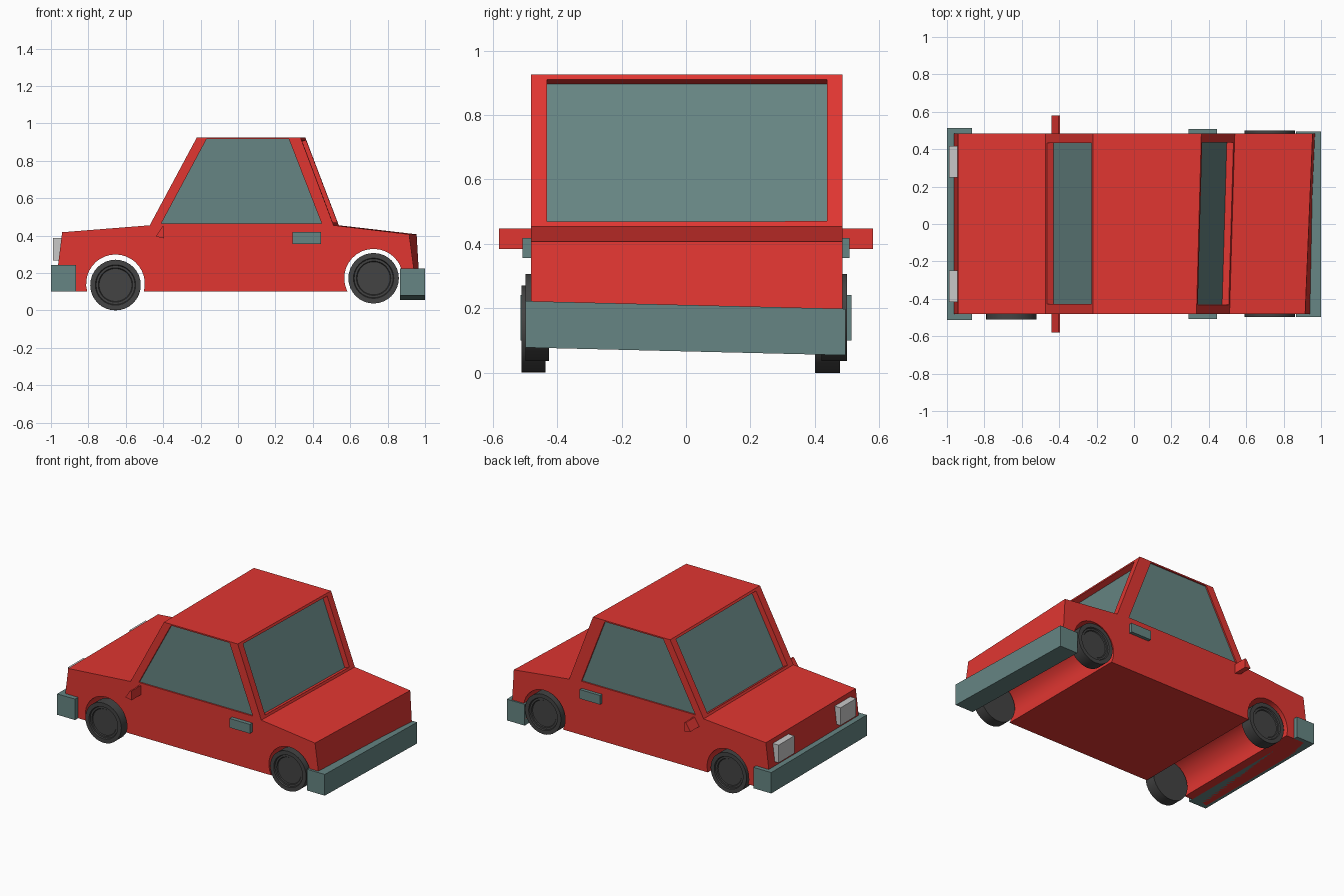
import bpy, bmesh, math
from mathutils import Vector

if "Cube" in bpy.data.objects:
    bpy.data.objects.remove(bpy.data.objects["Cube"])


def material(name, rgb):
    m = bpy.data.materials.new(name)
    m.diffuse_color = (*rgb, 1)
    m.use_nodes = True
    m.node_tree.nodes["Principled BSDF"].inputs["Base Color"].default_value = m.diffuse_color
    return m


RED = material("red paint", (0.75, 0.037, 0.031))
TEAL = material("grey teal", (0.133, 0.235, 0.227))
RUBBER = material("dark rubber", (0.056, 0.056, 0.056))
LAMP = material("lamp grey", (0.58, 0.58, 0.58))


def finish(bm, name, mat):
    bmesh.ops.recalc_face_normals(bm, faces=bm.faces)
    me = bpy.data.meshes.new(name)
    bm.to_mesh(me)
    bm.free()
    me.materials.append(mat)
    ob = bpy.data.objects.new(name, me)
    bpy.context.collection.objects.link(ob)
    return ob


def loft(name, ring_a, ring_b, mat):
    """Solid between two matching rings of points."""
    bm = bmesh.new()
    a = [bm.verts.new(p) for p in ring_a]
    b = [bm.verts.new(p) for p in ring_b]
    bm.faces.new(a)
    bm.faces.new(b[::-1])
    for i in range(len(a)):
        j = (i + 1) % len(a)
        bm.faces.new((a[i], b[i], b[j], a[j]))
    return finish(bm, name, mat)


def box(name, x, y, z, mat, tilt=0.0):
    """Box from ranges; tilt lowers the +y end and raises the -y end."""
    def ring(yy, dz):
        return [(x[0], yy, z[0] + dz), (x[1], yy, z[0] + dz),
                (x[1], yy, z[1] + dz), (x[0], yy, z[1] + dz)]
    return loft(name, ring(y[0], tilt), ring(y[1], -tilt), mat)


def smooth(ob):
    bpy.ops.object.select_all(action='DESELECT')
    ob.select_set(True)
    bpy.context.view_layer.objects.active = ob
    bpy.ops.object.shade_smooth_by_angle(angle=math.radians(30))


def arch(cx, cz, r, base, n=20):
    """Wheel arch outline from right to left, open at the base height."""
    a0 = math.asin((base - cz) / r)
    a1 = math.pi - a0
    return [(cx + r * math.cos(a0 + (a1 - a0) * i / n),
             cz + r * math.sin(a0 + (a1 - a0) * i / n), 0) for i in range(n + 1)]


# Body: side profile (x, z, skew of the tail across the width)
Y0, Y1, BASE = -0.48, 0.485, 0.10
FRONT_WHEEL, REAR_WHEEL = (-0.655, 0.142), (0.725, 0.172)
top = [(-0.98, BASE, 0), (-0.94, 0.418, 0), (-0.472, 0.455, 0), (-0.22, 0.925, 0),
       (0.347, 0.925, 0.013), (0.525, 0.455, 0.014), (0.935, 0.407, 0.02), (0.965, BASE, 0.008)]
profile = top + arch(*REAR_WHEEL, 0.157, BASE) + arch(*FRONT_WHEEL, 0.157, BASE)
near = [(x - s, Y0, z) for x, z, s in profile]
far = [(x + s, Y1, z) for x, z, s in profile]
body = loft("body", near, far, RED)


def window(name, corners, outward, depth):
    """Cut a recess into the body and lay a glass pane on its floor."""
    c = [Vector(p) for p in corners]
    n = (c[1] - c[0]).cross(c[3] - c[0]).normalized()
    if n.dot(Vector(outward)) < 0:
        n = -n
    cutter = loft(name + "_cutter", [p - n * depth for p in c], [p + n * 0.03 for p in c], RED)
    cutter.hide_render = True
    cutter.hide_set(True)
    mod = body.modifiers.new(name, 'BOOLEAN')
    mod.operation = 'DIFFERENCE'
    mod.solver = 'EXACT'
    mod.object = cutter
    loft(name + "_glass", [p - n * (depth + 0.003) for p in c],
         [p - n * (depth - 0.004) for p in c], TEAL)
    return cutter


def panel(low, high, u, v):
    """Corners of a window inside the sloped panel between two profile points."""
    a, b, d, e = (Vector(p) for p in (near[low], far[low], near[high], far[high]))

    def at(s, t):
        return a.lerp(b, s).lerp(d.lerp(e, s), t)
    return [at(u, v), at(1 - u, v), at(1 - u, 1 - v), at(u, 1 - v)]


# Windows
cutters = [
    window("windscreen", panel(2, 3, 0.055, 0.03), (-1, 0, 0.3), 0.042),
    window("rear_window", panel(5, 4, 0.05, 0.033), (1, 0, 0.3), 0.042),
]
side = [(-0.41, 0.465), (0.447, 0.465), (0.272, 0.916), (-0.168, 0.916)]
for label, y, s in (("near", Y0, -1), ("far", Y1, 1)):
    cutters.append(window(label + "_side_window", [(x, y, z) for x, z in side], (0, s, 0), 0.014))

# Apply the cuts and drop the cutters
bpy.context.view_layer.update()
cut_mesh = bpy.data.meshes.new_from_object(
    body.evaluated_get(bpy.context.evaluated_depsgraph_get()))
body.modifiers.clear()
body.data = cut_mesh
cut_mesh.materials.clear()
cut_mesh.materials.append(RED)
for poly in cut_mesh.polygons:
    poly.material_index = 0
for c in cutters:
    bpy.data.objects.remove(c)
smooth(body)


def wheel(name, cx, cz, y_in, y_out):
    """Tyre with a stepped disc on its outer face."""
    s = 1 if y_out > y_in else -1
    steps = [(0.135, y_in), (0.135, y_out), (0.108, y_out), (0.104, y_out - s * 0.008),
             (0.092, y_out - s * 0.008), (0.088, y_out - s * 0.014)]
    bm = bmesh.new()
    n = 32
    rings = [[bm.verts.new((cx + r * math.cos(2 * math.pi * i / n), y,
                            cz + r * math.sin(2 * math.pi * i / n))) for i in range(n)]
             for r, y in steps]
    for a, b in zip(rings, rings[1:]):
        for i in range(n):
            j = (i + 1) % n
            bm.faces.new((a[i], a[j], b[j], b[i]))
    bm.faces.new(rings[0])
    bm.faces.new(rings[-1])
    smooth(finish(bm, name, RUBBER))


# Wheels
wheel("front_wheel_near", FRONT_WHEEL[0], 0.136, -0.435, -0.51)
wheel("front_wheel_far", FRONT_WHEEL[0], 0.135, 0.40, 0.478)
wheel("rear_wheel_near", REAR_WHEEL[0], 0.172, -0.425, -0.497)
wheel("rear_wheel_far", REAR_WHEEL[0], 0.172, 0.42, 0.50)

# Bumpers
box("front_bumper", (-1.0, -0.866), (-0.513, 0.513), (0.10, 0.242), TEAL)
box("rear_bumper", (0.866, 1.0), (-0.497, 0.495), (0.067, 0.211), TEAL, 0.012)

# Headlights, door handles and mirrors on both sides
mirror = [(-0.44, 0.395), (-0.405, 0.448), (-0.395, 0.448), (-0.395, 0.385)]
for label, s in (("near", -1), ("far", 1)):
    box("headlight_" + label, (-0.988, -0.94), sorted((s * 0.248, s * 0.416)), (0.268, 0.388), LAMP)
    box("door_handle_" + label, (0.292, 0.444), sorted((s * 0.47, s * 0.507)), (0.356, 0.418), TEAL)
    loft("mirror_" + label, [(x, s * 0.47, z) for x, z in mirror],
         [(x, s * 0.58, z) for x, z in mirror], RED)
